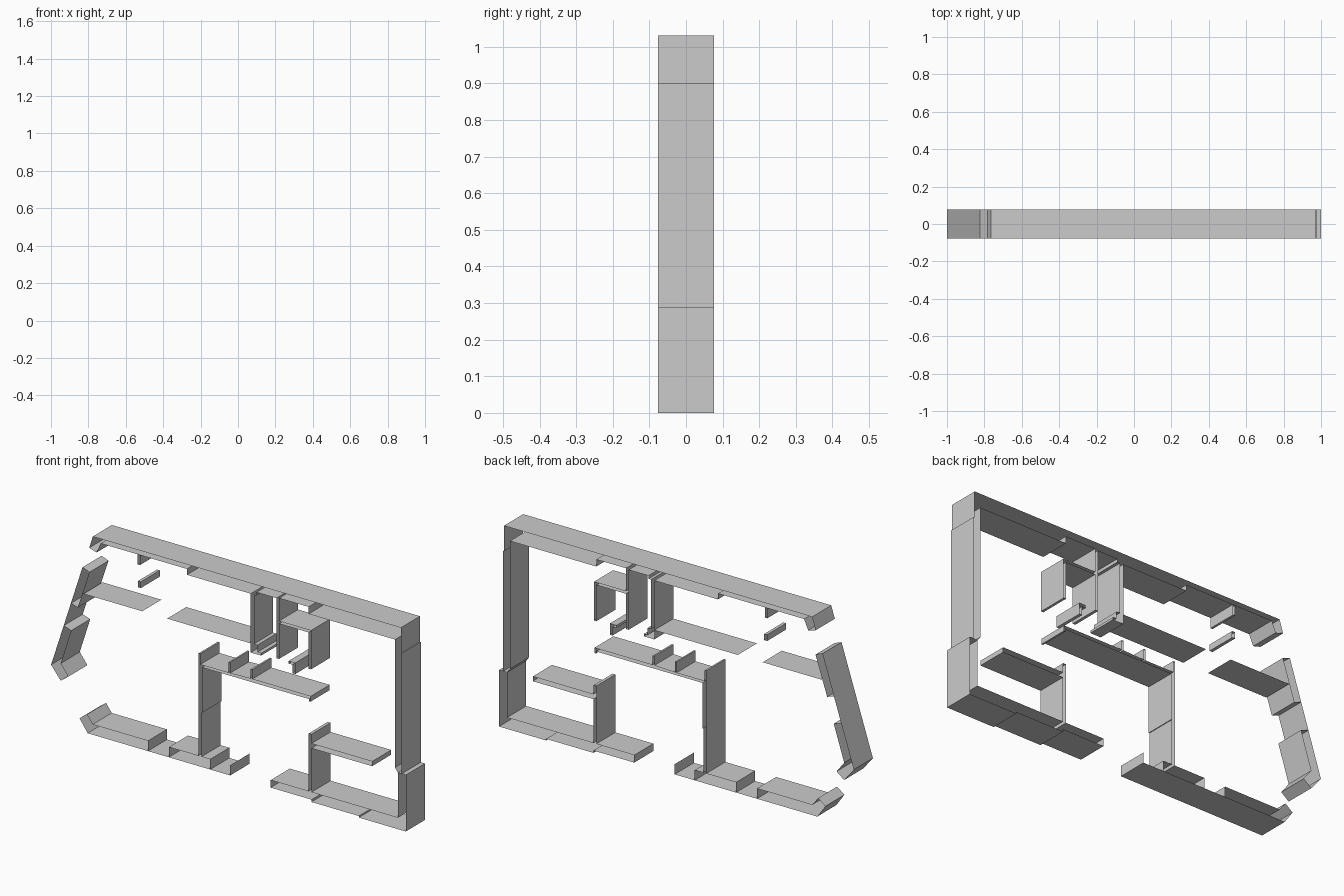
import bpy
import bmesh

HALF = 0.077  # half of the wall extrusion along y


def ribbon(name, *paths):
    """Open-ended wall skin: every (x, z) path is swept along y."""
    bm = bmesh.new()
    for path in paths:
        rows = [[bm.verts.new((x, y, z)) for y in (-HALF, HALF)] for x, z in path]
        for a, b in zip(rows, rows[1:]):
            bm.faces.new((a[0], b[0], b[1], a[1]))
    bmesh.ops.remove_doubles(bm, verts=bm.verts, dist=0.0002)
    mesh = bpy.data.meshes.new(name)
    bm.to_mesh(mesh)
    bm.free()
    obj = bpy.data.objects.new(name, mesh)
    bpy.context.collection.objects.link(obj)
    return obj


def stub(x0, x1, end, base):
    """Thin U-shaped path sticking out of a wall at height base."""
    return [(x0, base), (x0, end), (x1, end), (x1, base)]


def tube(x0, x1, z0, z1):
    return [(x0, z0), (x1, z0), (x1, z1), (x0, z1), (x0, z0)]


# Outer shell along the top and right side
ribbon("top_and_right_outer_wall",
       [(-0.72, 1.01), (-0.743, 0.958), (-0.785, 0.97), (-0.765, 1.033),
        (0.972, 1.033), (0.972, 0.903), (0.977, 0.903), (0.977, 0.29)])

# Inner skin of the top wall, with the shaft and closet partitions
ribbon("top_inner_wall",
       [(-0.72, 1.01), (-0.234, 1.01), (-0.234, 0.98), (0.125, 0.98),
        (0.125, 0.68), (0.184, 0.68), (0.184, 0.692), (0.163, 0.692),
        (0.163, 0.728), (0.143, 0.728), (0.143, 0.98), (0.158, 0.98),
        (0.158, 0.996), (0.27, 0.996), (0.27, 0.69), (0.285, 0.69),
        (0.285, 0.87), (0.452, 0.87), (0.452, 0.685), (0.465, 0.685),
        (0.465, 0.883), (0.285, 0.883), (0.285, 1.0), (0.452, 1.0),
        (0.452, 0.964), (0.939, 0.964)])

# Right inner skin and lower right corner
ribbon("right_inner_wall",
       [(0.939, 0.964), (0.939, 0.312), (0.955, 0.29), (0.955, 0.06),
        (0.468, 0.06)],
       [(0.955, 0.29), (0.997, 0.29)])
ribbon("lower_right_outer_wall",
       [(0.977, 0.29), (1.0, 0.29), (1.0, 0.002), (0.735, 0.002), (0.735, 0.01),
        (0.468, 0.01), (0.468, 0.022), (0.238, 0.022), (0.238, 0.06),
        (0.452, 0.06)])
ribbon("lower_right_partition",
       [(0.452, 0.06), (0.452, 0.355), (0.468, 0.355), (0.468, 0.308),
        (0.81, 0.308), (0.81, 0.284), (0.468, 0.284), (0.468, 0.06)])

# Small pieces near the top
ribbon("top_left_stub", stub(-0.512, -0.5, 0.958, 1.01))
ribbon("small_post", tube(-0.511, -0.495, 0.842, 0.874))
ribbon("door_bracket",
       [(0.339, 0.694), (0.376, 0.694), (0.376, 0.637), (0.36, 0.637),
        (0.36, 0.681), (0.339, 0.681), (0.339, 0.694)])

# Single-sheet dividers
ribbon("left_divider", [(-0.818, 0.727), (-0.486, 0.727)])
ribbon("right_divider", [(-0.346, 0.727), (0.125, 0.727)])

# Central partition with its door stubs
Z = 0.543
ribbon("central_partition",
       [(-0.168, 0.075), (-0.168, 0.598), (-0.159, 0.598), (-0.159, Z)]
       + stub(0.0, 0.008, 0.598, Z) + stub(0.125, 0.134, 0.595, Z + 0.004)
       + [(0.463, 0.547), (0.463, 0.52), (0.454, 0.52), (0.454, 0.531),
          (-0.148, 0.531), (-0.148, 0.30), (-0.152, 0.30), (-0.152, 0.075),
          (-0.103, 0.075), (-0.103, 0.023)])

# Bottom left wall, including the window sheet and entrance jamb
ribbon("bottom_left_wall",
       [(-0.454, 0.023), (-0.454, 0.075), (-0.766, 0.075), (-0.798, 0.118),
        (-0.839, 0.087), (-0.794, 0.023), (0.01, 0.023), (0.01, 0.075)],
       [(-0.336, 0.023), (-0.336, 0.075), (-0.168, 0.075)])

# Slanted left wall
ribbon("slanted_left_wall",
       [(-0.887, 0.661), (-0.85, 0.648), (-0.784, 0.846), (-0.823, 0.861),
        (-1.0, 0.317), (-0.946, 0.25), (-0.903, 0.282), (-0.946, 0.338),
        (-0.887, 0.521), (-0.929, 0.535)])

# Rest the model exactly on the ground plane
for obj in bpy.context.collection.objects:
    obj.location.z = -0.002
